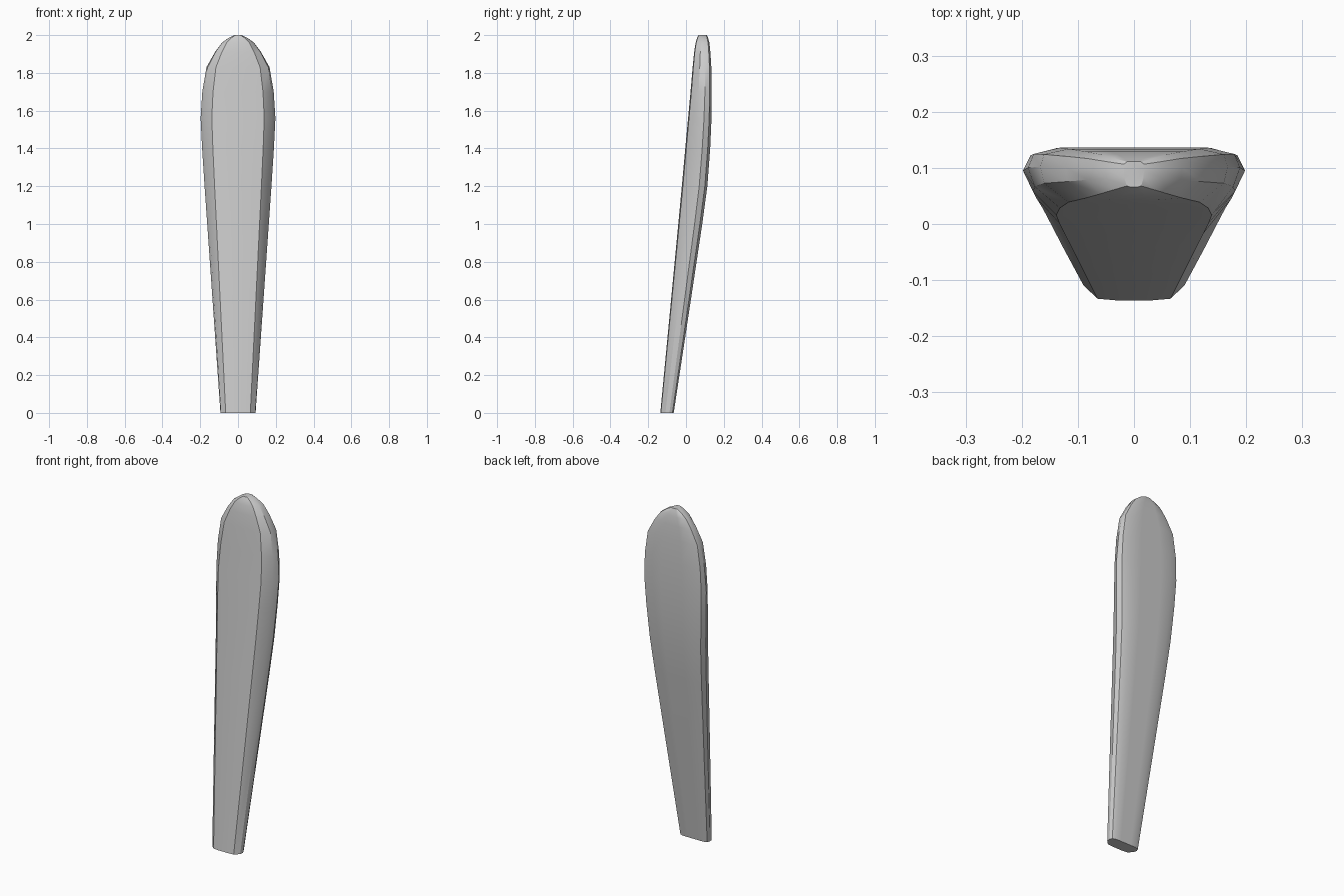
import bpy, bmesh

if "Cube" in bpy.data.objects:
    bpy.data.objects.remove(bpy.data.objects["Cube"])

# Stations along the blade: z, half width, front y, back y
STATIONS = [
    (0.00, 0.093, -0.136, -0.065),
    (0.60, 0.135, -0.079, 0.026),
    (1.00, 0.163, -0.041, 0.086),
    (1.20, 0.177, -0.022, 0.113),
    (1.40, 0.190, -0.004, 0.128),
    (1.56, 0.198, 0.011, 0.135),
    (1.70, 0.189, 0.024, 0.136),
    (1.83, 0.167, 0.035, 0.134),
    (1.91, 0.122, 0.043, 0.129),
    (1.96, 0.085, 0.051, 0.124),
    (1.985, 0.050, 0.059, 0.117),
    (2.00, 0.018, 0.066, 0.111),
]


def half_section(z):
    """Right half of the section as fractions: rounded corners, wide towards the back."""
    t = min(z / 1.56, 1.0)
    d = max(0.0, (z - 1.56) / 0.44)       # rim becomes squarer around the tip
    side = 0.97 - 0.06 * t + 0.08 * d
    return [(0.35, 0.0), (0.70, 0.04), (side, 0.38), (1.0, 0.68),
            (0.93 + 0.05 * d, 0.90), (0.70, 1.0), (0.35, 1.0)]


# Blade: lofted rounded sections
bm = bmesh.new()
rings = []
for z, w, front, back in STATIONS:
    half = half_section(z)
    loop = half + [(-x, y) for x, y in reversed(half)]
    rings.append([bm.verts.new((x * w, front + y * (back - front), z)) for x, y in loop])
n = len(rings[0])
for a, b in zip(rings, rings[1:]):
    for i in range(n):
        j = (i + 1) % n
        bm.faces.new((a[i], a[j], b[j], b[i]))
bm.faces.new(rings[0][::-1])
bm.faces.new(rings[-1])
bmesh.ops.recalc_face_normals(bm, faces=bm.faces)

mesh = bpy.data.meshes.new("blade")
bm.to_mesh(mesh)
bm.free()
blade = bpy.data.objects.new("blade", mesh)
bpy.context.collection.objects.link(blade)
bpy.context.view_layer.objects.active = blade
blade.select_set(True)
bpy.ops.object.shade_smooth_by_angle(angle=0.52)
